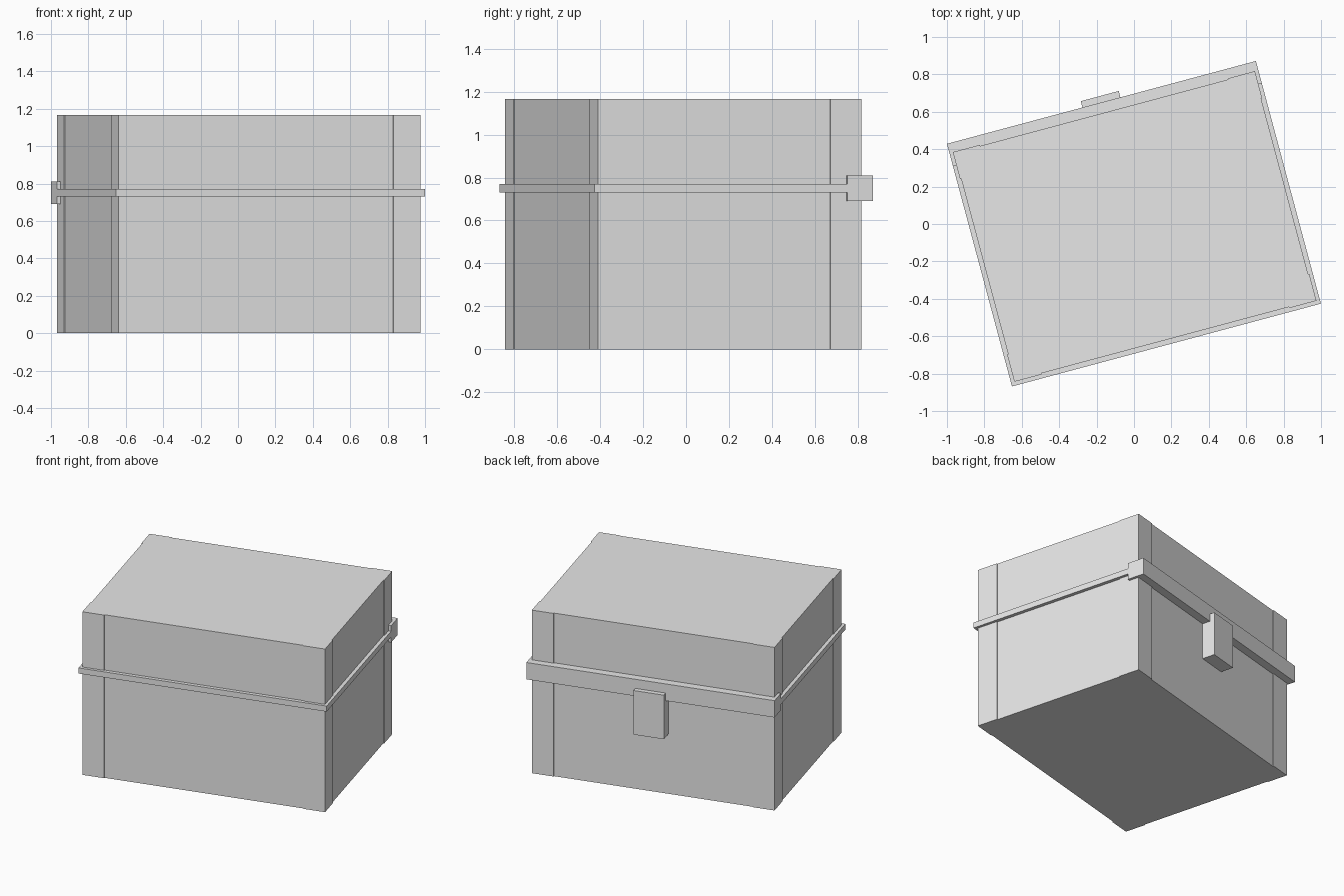
import bpy, bmesh, math

cube = bpy.data.objects.get("Cube")
if cube:
    bpy.data.objects.remove(cube, do_unlink=True)

TURN = math.radians(15)   # the whole box stands turned about z
U = 0.836                 # half width of the box
V0, V1 = -0.649, 0.622    # front and back faces
POST, STEP = 0.15, 0.006  # corner post width and how far it stands proud

grey = bpy.data.materials.new("plain grey")
grey.use_nodes = True
COLOUR = (0.8, 0.8, 0.8, 1)
grey.diffuse_color = COLOUR
grey.node_tree.nodes["Principled BSDF"].inputs["Base Color"].default_value = COLOUR


def prism(name, outline, z0, z1):
    """Extrude a flat outline from z0 to z1."""
    bm = bmesh.new()
    face = bm.faces.new([bm.verts.new((x, y, z0)) for x, y in outline])
    top = bmesh.ops.extrude_face_region(bm, geom=[face])["geom"]
    moved = [v for v in top if isinstance(v, bmesh.types.BMVert)]
    bmesh.ops.translate(bm, verts=moved, vec=(0, 0, z1 - z0))
    bmesh.ops.recalc_face_normals(bm, faces=bm.faces)
    mesh = bpy.data.meshes.new(name)
    bm.to_mesh(mesh)
    bm.free()
    mesh.materials.append(grey)
    obj = bpy.data.objects.new(name, mesh)
    obj.rotation_euler.z = TURN
    bpy.context.collection.objects.link(obj)
    return obj


def rect(u, v0, v1):
    return [(-u, v0), (u, v0), (u, v1), (-u, v1)]


def posted_outline():
    """Rectangle whose four sides are slightly recessed between corner posts."""
    corners = rect(U, V0, V1)
    points = []
    for i, (ax, ay) in enumerate(corners):
        bx, by = corners[(i + 1) % 4]
        length = math.hypot(bx - ax, by - ay)
        dx, dy = (bx - ax) / length, (by - ay) / length
        for along, inward in ((0, 0), (POST, 0), (POST, STEP),
                              (length - POST, STEP), (length - POST, 0)):
            points.append((ax + dx * along - dy * inward,
                           ay + dy * along + dx * inward))
    return points


# Box halves with corner posts
prism("box_base", posted_outline(), 0, 0.75)
prism("box_lid", posted_outline(), 0.75, 1.165)

# Rim band around the seam, and the taller bar along the back
prism("rim_band", rect(0.855, -0.67, 0.66), 0.73, 0.77)
prism("back_bar", rect(0.855, 0.55, 0.673), 0.69, 0.81)

# Latch plate hanging over the bar
prism("latch", rect(0.105, 0.6, 0.708), 0.43, 0.745)
